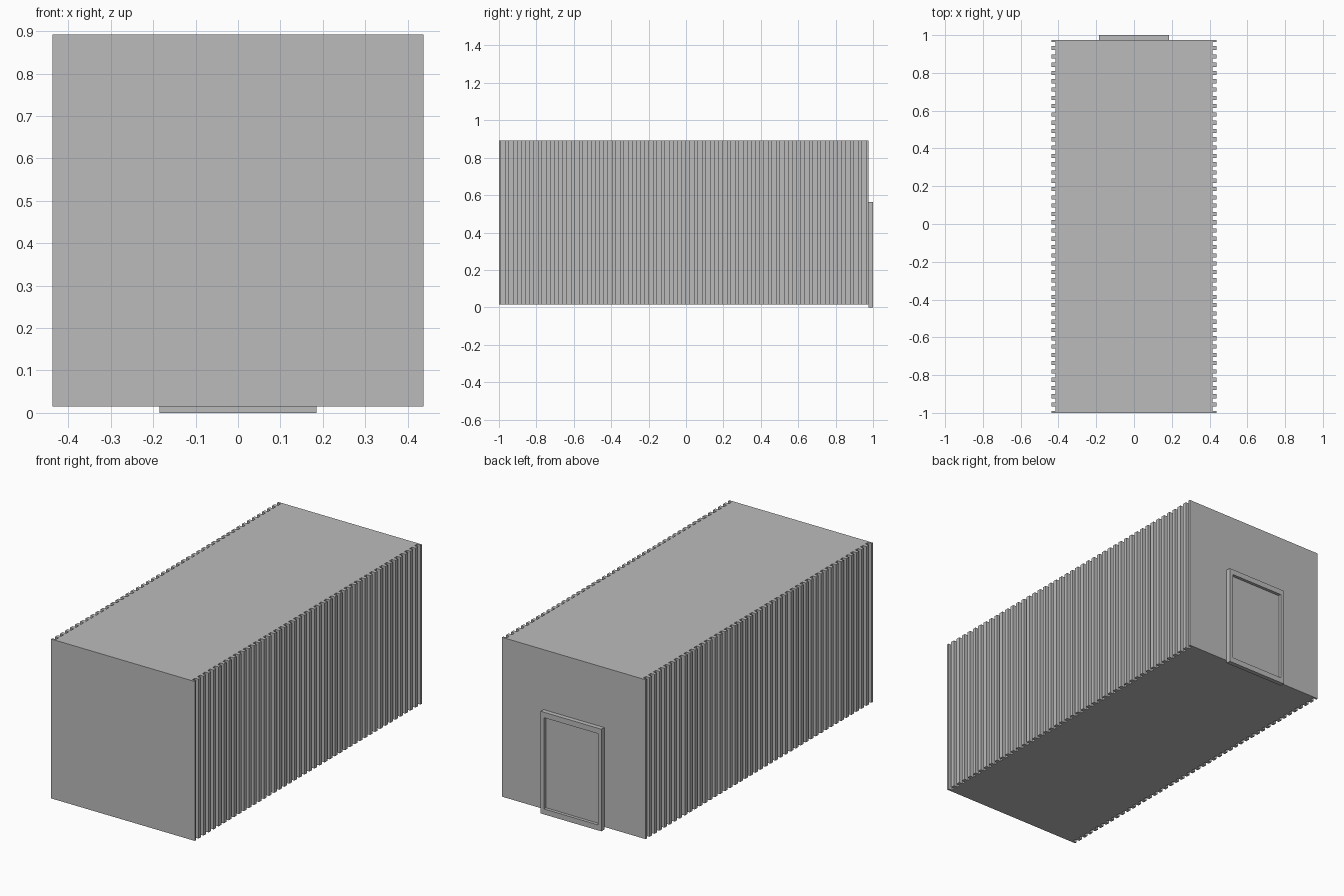
import bpy, bmesh

if "Cube" in bpy.data.objects:
    bpy.data.objects.remove(bpy.data.objects["Cube"])

grey = bpy.data.materials.new("plain grey")
grey.diffuse_color = (0.5, 0.5, 0.5, 1)
grey.use_nodes = True
grey.node_tree.nodes["Principled BSDF"].inputs["Base Color"].default_value = grey.diffuse_color


def finish(name, bm):
    bmesh.ops.recalc_face_normals(bm, faces=bm.faces)
    mesh = bpy.data.meshes.new(name)
    bm.to_mesh(mesh)
    bm.free()
    mesh.materials.append(grey)
    obj = bpy.data.objects.new(name, mesh)
    bpy.context.collection.objects.link(obj)
    return obj


# Container body: corrugated outline in plan, extruded upwards
Y0, Y1, Z0, Z1 = -1.0, 0.975, 0.015, 0.892
CORE, RIB, COUNT = 0.415, 0.437, 45
pitch = (Y1 - Y0) / COUNT
side = [(RIB, Y0)]
for i in range(COUNT):
    y = Y0 + i * pitch
    a, b = y + pitch * 0.25, y + pitch * 0.75
    side += [(RIB, a), (CORE, a), (CORE, b), (RIB, b)]
side.append((RIB, Y1))
outline = side + [(-x, y) for x, y in reversed(side)]

bm = bmesh.new()
base = bm.faces.new([bm.verts.new((x, y, Z0)) for x, y in outline])
ext = bmesh.ops.extrude_face_region(bm, geom=[base], use_keep_orig=True)
tops = [g for g in ext["geom"] if isinstance(g, bmesh.types.BMVert)]
bmesh.ops.translate(bm, verts=tops, vec=(0, 0, Z1 - Z0))
finish("corrugated_body", bm)

# Door: slab on the back wall with a recessed panel
bm = bmesh.new()
W, H, D0, D1 = 0.185, 0.562, 0.975, 1.0
FRAME_X, FRAME_Z, RECESS = 0.021, 0.03, 0.017


def ring(w, z0, z1, y):
    return [bm.verts.new(p) for p in
            ((-w, y, z0), (w, y, z0), (w, y, z1), (-w, y, z1))]


loops = [ring(W, 0, H, D0), ring(W, 0, H, D1)]
for y in (D1, D1 - RECESS):
    loops.append(ring(W - FRAME_X, FRAME_Z, H - FRAME_Z, y))
for a, b in zip(loops, loops[1:]):
    for i in range(4):
        j = (i + 1) % 4
        bm.faces.new((a[i], a[j], b[j], b[i]))
bm.faces.new(loops[0])
bm.faces.new(loops[-1])
finish("door", bm)
